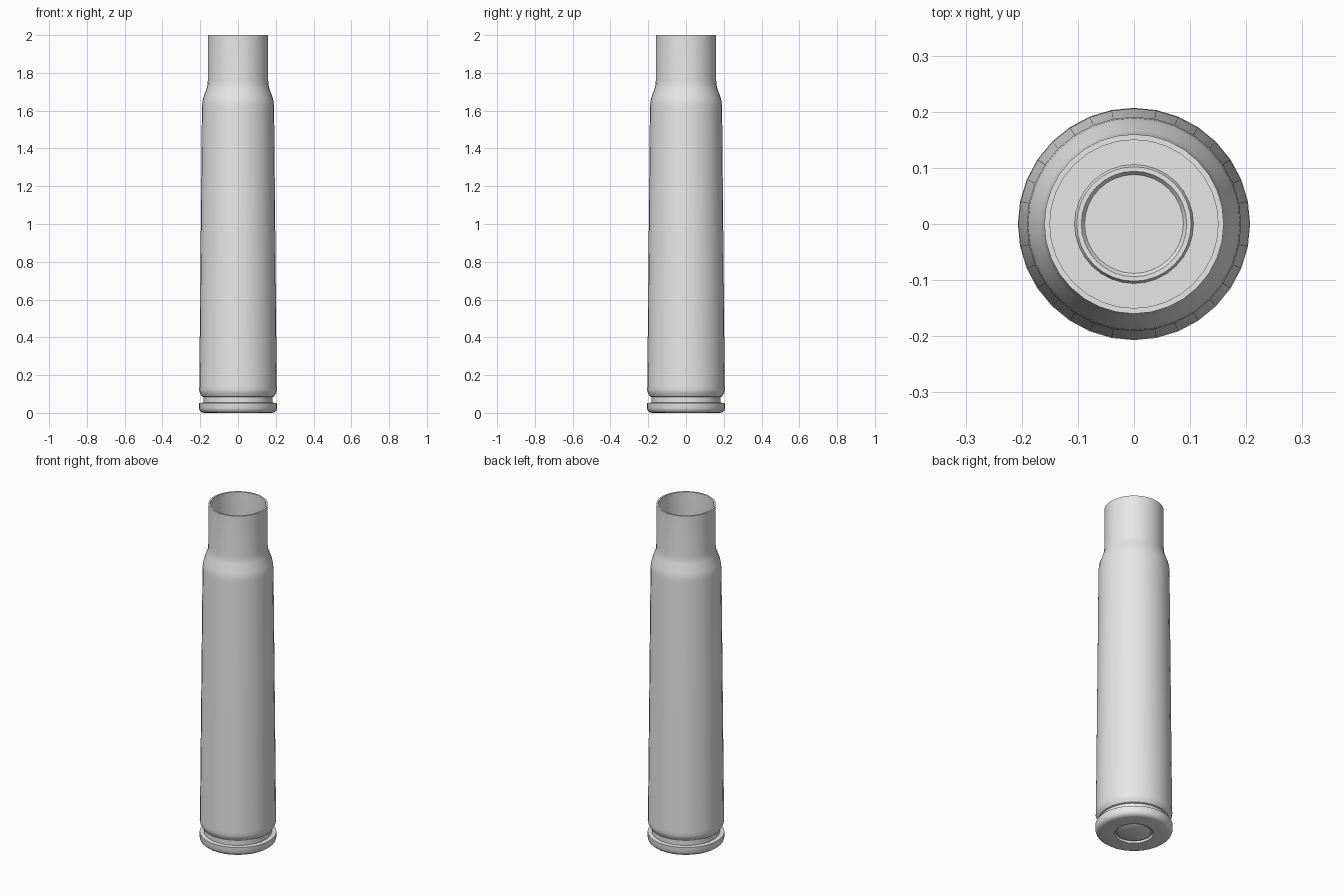
import bpy, bmesh, math

SIDES = 32
WALL = 0.01

cube = bpy.data.objects.get("Cube")
if cube:
    bpy.data.objects.remove(cube, do_unlink=True)

metal = bpy.data.materials.new("plain_grey_metal")
metal.use_nodes = True
grey = (0.8, 0.8, 0.8, 1)
metal.diffuse_color = grey
metal.node_tree.nodes["Principled BSDF"].inputs["Base Color"].default_value = grey


def lathe(name, profile):
    """Spin a (radius, height) profile round z; radius 0 closes the centre."""
    bm = bmesh.new()
    verts = [bm.verts.new((r, 0, z)) for r, z in profile]
    edges = [bm.edges.new(pair) for pair in zip(verts, verts[1:])]
    bmesh.ops.spin(bm, geom=verts + edges, cent=(0, 0, 0), axis=(0, 0, 1),
                   angle=math.tau, steps=SIDES, use_merge=True)
    bmesh.ops.remove_doubles(bm, verts=bm.verts, dist=0.0002)
    bmesh.ops.recalc_face_normals(bm, faces=bm.faces)
    mesh = bpy.data.meshes.new(name)
    bm.to_mesh(mesh)
    bm.free()
    mesh.materials.append(metal)
    obj = bpy.data.objects.new(name, mesh)
    bpy.context.collection.objects.link(obj)
    bpy.ops.object.select_all(action='DESELECT')
    obj.select_set(True)
    bpy.context.view_layer.objects.active = obj
    bpy.ops.object.shade_smooth_by_angle(angle=math.radians(35))
    return obj


# Primer cup and its ring groove in the base
primer = [(0, 0.003), (0.085, 0.003), (0.09, 0.006), (0.092, 0.012),
          (0.1, 0.012), (0.104, 0)]
# Rounded rim and extractor groove
head = [(0.18, 0), (0.192, 0.003), (0.202, 0.011), (0.207, 0.024),
        (0.207, 0.053), (0.182, 0.054), (0.182, 0.083)]
# Tapered body, shoulder and neck
body = [(0.19, 0.086), (0.202, 0.105), (0.206, 0.12), (0.205, 0.14),
        (0.191, 1.62), (0.189, 1.645), (0.184, 1.668), (0.167, 1.715),
        (0.162, 1.735), (0.16, 1.76), (0.16, 2)]
# Inner wall, running from the mouth down to the floor
inner = [(r - WALL, z) for r, z in reversed(body)]
floor = [(0.172, 0.07), (0.172, 0.014), (0.106, 0.014), (0.102, 0.022),
         (0.094, 0.022), (0.088, 0.014), (0, 0.014)]

lathe("cartridge_case", primer + head + body + inner + floor)
